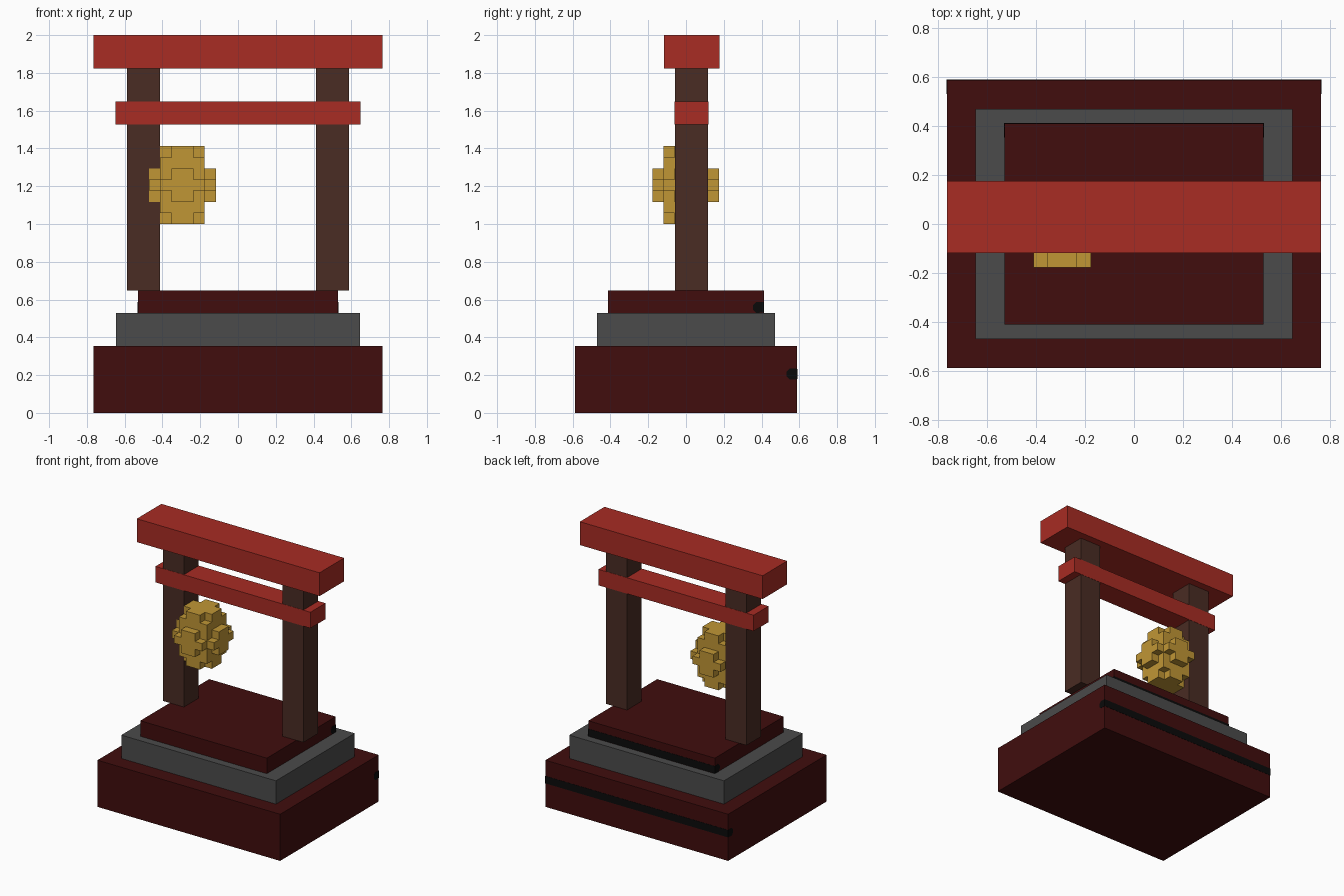
import bpy
import bmesh
from mathutils import Vector

if "Cube" in bpy.data.objects:
    bpy.data.objects.remove(bpy.data.objects["Cube"], do_unlink=True)

U = 2 / 34      # one block of the building grid
EPS = 0.0015    # keeps flush surfaces apart


def material(name, rgb):
    m = bpy.data.materials.new(name)
    m.use_nodes = True
    m.diffuse_color = (*rgb, 1)
    m.node_tree.nodes["Principled BSDF"].inputs["Base Color"].default_value = (*rgb, 1)
    return m


MAROON = material("dark maroon", (0.052, 0.004, 0.004))
GREY = material("stone grey", (0.070, 0.070, 0.070))
BROWN = material("dark wood", (0.067, 0.025, 0.017))
RED = material("lacquer red", (0.392, 0.025, 0.017))
GOLD = material("gold", (0.527, 0.305, 0.036))
BLACK = material("black", (0.003, 0.003, 0.003))


def finish(name, bm, mat):
    bmesh.ops.recalc_face_normals(bm, faces=bm.faces)
    mesh = bpy.data.meshes.new(name)
    bm.to_mesh(mesh)
    bm.free()
    mesh.materials.append(mat)
    ob = bpy.data.objects.new(name, mesh)
    bpy.context.collection.objects.link(ob)
    return ob


def box(name, xs, ys, zs, mat, grow=0.0):
    """Box between limits given in blocks, grown outwards by a small amount."""
    bm = bmesh.new()
    bmesh.ops.create_cube(bm, size=1)
    for v in bm.verts:
        for i, (lo, hi) in enumerate((xs, ys, zs)):
            v.co[i] = hi * U + grow if v.co[i] > 0 else lo * U - grow
    return finish(name, bm, mat)


# Stepped plinth
box("base", (-13, 13), (-10, 10), (0, 6), MAROON)
box("middle_step", (-11, 11), (-8, 8), (6, 9), GREY)
box("top_step", (-9, 9), (-7, 7), (9, 11), MAROON)

# Gate frame
box("right_post", (-10, -7), (-1, 2), (11, 31), BROWN)
box("left_post", (7, 10), (-1, 2), (11, 31), BROWN)
box("lower_beam", (-11, 11), (-1, 2), (26, 28), RED, EPS)
box("top_beam", (-13, 13), (-2, 3), (31, 34), RED)


def rail(name, half_len, y, z):
    """Rail let into the back edge, flat outside and bevelled inside."""
    profile = [(0.5, -0.47), (0.5, 0.47), (-0.2, 0.5),
               (-0.5, 0.2), (-0.5, -0.2), (-0.2, -0.5)]
    bm = bmesh.new()
    x = half_len * U + EPS
    face = bm.faces.new([bm.verts.new((-x, (y + a) * U + EPS, (z + b) * U))
                         for a, b in profile])
    new = bmesh.ops.extrude_face_region(bm, geom=[face])["geom"]
    verts = [g for g in new if isinstance(g, bmesh.types.BMVert)]
    bmesh.ops.translate(bm, verts=verts, vec=(2 * x, 0, 0))
    finish(name, bm, BLACK)


rail("base_back_rail", 13, 9.5, 3.5)
rail("top_step_back_rail", 9, 6.5, 9.5)


# Blocky bell: outer skin of the grid cells that lie inside an ellipsoid
def inside(c):
    return c.x ** 2 + c.y ** 2 + 0.7 * c.z ** 2 < 9


bm = bmesh.new()
centre = Vector((-5, 0, 20.5))
axes = [Vector(a) for a in ((1, 0, 0), (0, 1, 0), (0, 0, 1))]
for i in range(6):
    for j in range(6):
        for k in range(7):
            cell = Vector((i - 2.5, j - 2.5, k - 3))
            if not inside(cell):
                continue
            for a in range(3):
                for sign in (1, -1):
                    n, u, w = axes[a] * sign, axes[(a + 1) % 3], axes[(a + 2) % 3]
                    if inside(cell + n):
                        continue
                    mid = centre + cell + n / 2
                    corners = [mid + (u * p + w * q * sign) / 2
                               for p, q in ((-1, -1), (1, -1), (1, 1), (-1, 1))]
                    bm.faces.new([bm.verts.new(c * U) for c in corners])
bmesh.ops.remove_doubles(bm, verts=bm.verts, dist=0.001)
bell = finish("bell", bm, GOLD)
bell.location.y = -EPS
